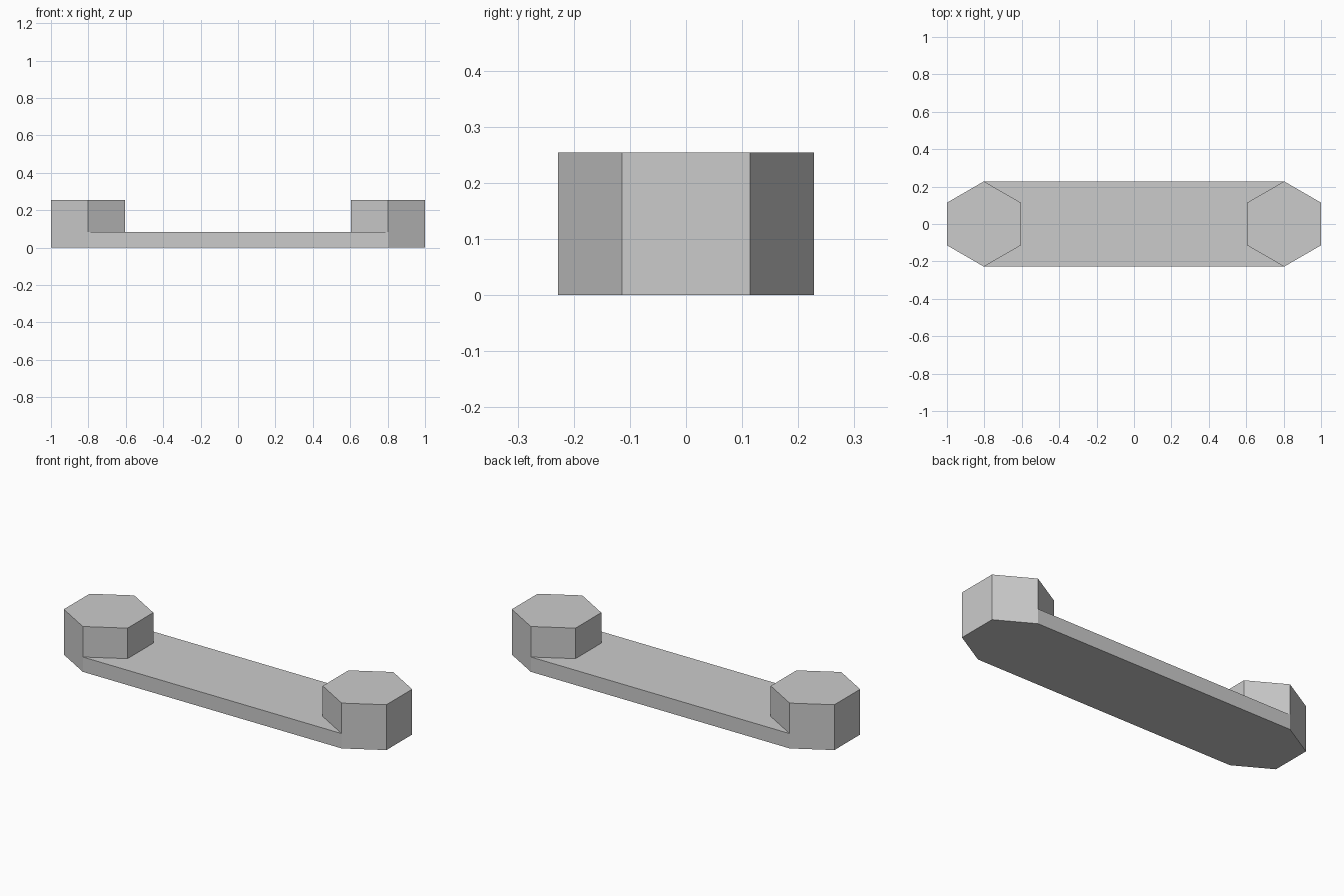
import bpy
import bmesh
from math import sin, cos, pi

if "Cube" in bpy.data.objects:
    bpy.data.objects.remove(bpy.data.objects["Cube"], do_unlink=True)

RADIUS = 0.228                      # hexagon corner radius, also half the bar width
POST_X = 1 - RADIUS * cos(pi / 6)   # post centre
POST_HEIGHT = 0.254
BAR_HEIGHT = 0.083

grey = bpy.data.materials.new("plain_grey")
grey.use_nodes = True
colour = (0.6, 0.6, 0.6, 1)
grey.diffuse_color = colour
grey.node_tree.nodes["Principled BSDF"].inputs["Base Color"].default_value = colour


def prism(name, outline, height):
    """Extrude a flat outline upward from the ground."""
    bm = bmesh.new()
    base = bm.faces.new([bm.verts.new((x, y, 0)) for x, y in outline])
    top = bmesh.ops.extrude_face_region(bm, geom=[base], use_keep_orig=True)["geom"]
    moved = [v for v in top if isinstance(v, bmesh.types.BMVert)]
    bmesh.ops.translate(bm, verts=moved, vec=(0, 0, height))
    bmesh.ops.recalc_face_normals(bm, faces=bm.faces)
    mesh = bpy.data.meshes.new(name)
    bm.to_mesh(mesh)
    bm.free()
    mesh.materials.append(grey)
    obj = bpy.data.objects.new(name, mesh)
    bpy.context.collection.objects.link(obj)
    return obj


def hexagon(cx):
    """Hexagon with corners pointing front and back, starting at the front."""
    angles = [-pi / 2 + i * pi / 3 for i in range(6)]
    return [(cx + RADIUS * cos(a), RADIUS * sin(a)) for a in angles]


# Hexagonal end posts
left, right = hexagon(POST_X), hexagon(-POST_X)
prism("left_post", left, POST_HEIGHT)
prism("right_post", right, POST_HEIGHT)

# Flat bar, its ends fitted around the inner sides of the posts
bar_outline = [left[0], left[5], left[4], left[3]] + [right[i] for i in (3, 2, 1, 0)]
prism("connecting_bar", bar_outline, BAR_HEIGHT)
